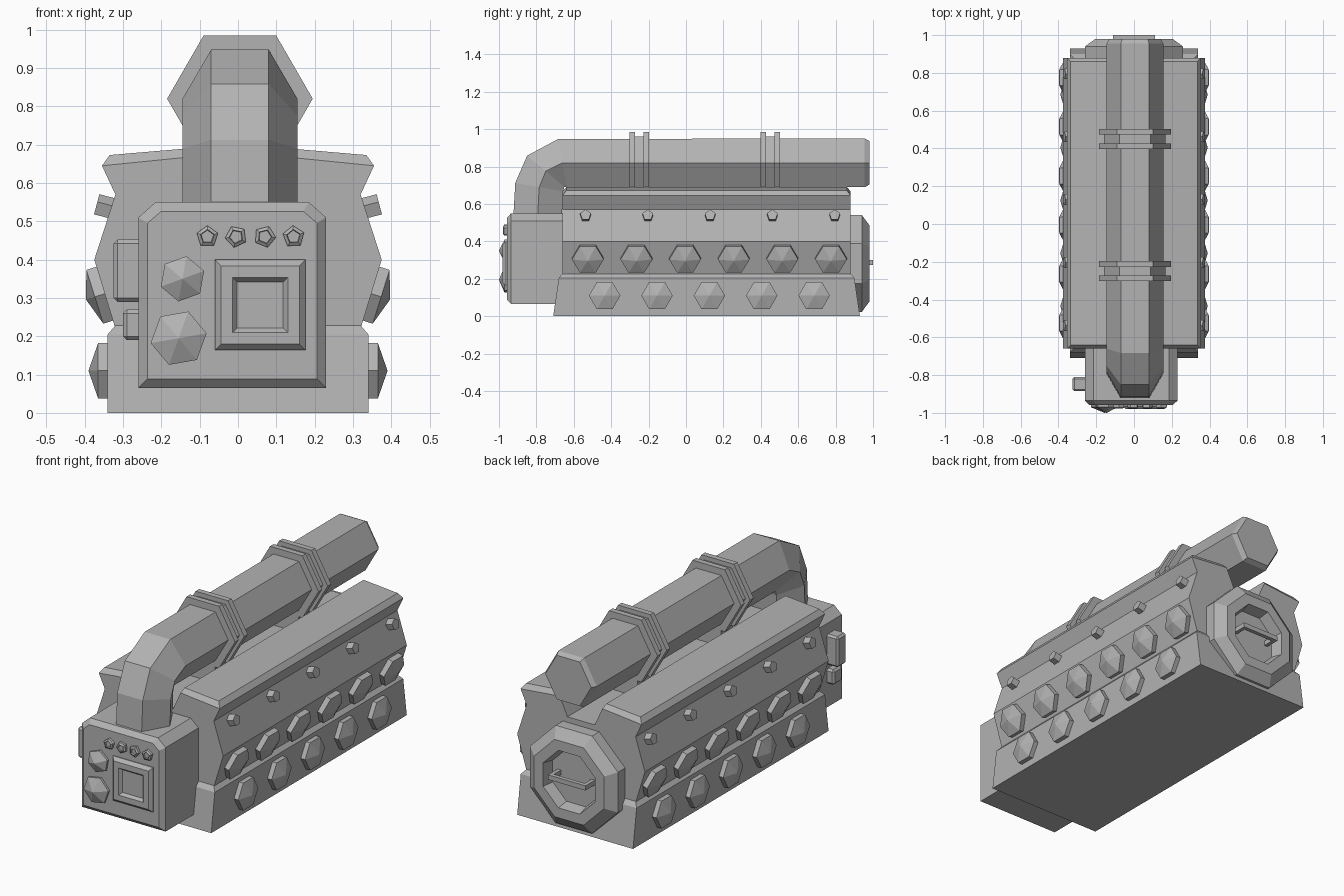
import bpy, bmesh
from math import cos, sin, pi, radians
from mathutils import Vector

cube = bpy.data.objects.get("Cube")
if cube:
    bpy.data.objects.remove(cube, do_unlink=True)

GREY = (0.45, 0.45, 0.45, 1)
metal = bpy.data.materials.new("plain grey metal")
metal.use_nodes = True
metal.diffuse_color = GREY
metal.node_tree.nodes["Principled BSDF"].inputs["Base Color"].default_value = GREY


def loft(name, rings, mirror=False):
    """Bridge rings of equal point count, closing both ends."""
    bm = bmesh.new()
    loops = [[bm.verts.new(p) for p in ring] for ring in rings]
    n = len(loops[0])
    for a, b in zip(loops, loops[1:]):
        for i in range(n):
            j = (i + 1) % n
            bm.faces.new((a[i], a[j], b[j], b[i]))
    bm.faces.new(loops[0][::-1])
    bm.faces.new(loops[-1])
    bmesh.ops.recalc_face_normals(bm, faces=bm.faces)
    mesh = bpy.data.meshes.new(name)
    bm.to_mesh(mesh)
    bm.free()
    mesh.materials.append(metal)
    obj = bpy.data.objects.new(name, mesh)
    bpy.context.collection.objects.link(obj)
    if mirror:
        obj.modifiers.new("other side", 'MIRROR')
    return obj


def ngon(centre, u, v, radius, sides, turn=0):
    return [Vector(centre) + radius * (cos(a) * u + sin(a) * v)
            for a in (2 * pi * i / sides + radians(turn) for i in range(sides))]


def turned(name, centre, axis, up, profile, sides, turn=0, mirror=False):
    """Faceted solid from (radius, height) steps along an axis."""
    axis = Vector(axis).normalized()
    v = (Vector(up) - Vector(up).dot(axis) * axis).normalized()
    u = v.cross(axis)
    return loft(name, [ngon(Vector(centre) + axis * h, u, v, r, sides, turn)
                       for r, h in profile], mirror)


def box(name, x0, x1, y0, y1, z0, z1, bevel=0.0):
    obj = loft(name, [[(x0, y0, z), (x1, y0, z), (x1, y1, z), (x0, y1, z)]
                      for z in (z0, z1)])
    if bevel:
        mod = obj.modifiers.new("chamfer", 'BEVEL')
        mod.width, mod.segments = bevel, 1
    return obj


X, Y, Z = Vector((1, 0, 0)), Vector((0, 1, 0)), Vector((0, 0, 1))

# Tapered base block
loft("base_block", [[(-x, y0, z), (x, y0, z), (x, y1, z), (-x, y1, z)]
                    for x, y0, y1, z in ((0.34, -0.71, 0.93, 0), (0.34, -0.68, 0.9, 0.205),
                                         (0.32, -0.66, 0.88, 0.228))])

# Main block with waisted sides and a central valley
half = [(0.32, 0.22), (0.375, 0.4), (0.32, 0.57), (0.355, 0.645),
        (0.125, 0.668), (0.08, 0.57)]
outline = half + [(-x, z) for x, z in reversed(half)]
loft("engine_block", [[(x, y, z) for x, z in outline] for y in (-0.66, 0.88)])

# Chamfered lid on each bank
loft("bank_lid", [
    [(0.355, -0.66, 0.645), (0.355, 0.88, 0.645), (0.125, 0.88, 0.668), (0.125, -0.66, 0.668)],
    [(0.335, -0.64, 0.673), (0.335, 0.86, 0.673), (0.135, 0.86, 0.69), (0.135, -0.64, 0.69)],
], mirror=True)

# Rows of domed hexagonal studs and small pentagonal bolts on both sides
for i in range(5):
    turned("lower_stud", (0.335, -0.435 + 0.28 * i, 0.11), X, Z,
           [(0.084, 0), (0.084, 0.03), (0.001, 0.055)], 6, mirror=True)
for i in range(6):
    turned("upper_stud", (0.345, -0.525 + 0.26 * i, 0.312), (0.175, 0, -0.055), Z,
           [(0.085, 0), (0.085, 0.03), (0.001, 0.054)], 6, mirror=True)
for i in range(5):
    turned("side_bolt", (0.325, -0.537 + 0.333 * i, 0.53), (0.17, 0, 0.045), Z,
           [(0.03, 0), (0.03, 0.046)], 5, 90, mirror=True)

# Hexagonal pipe with an elbow down into the front housing
CX, CZ, R = 0.005, 0.82, 0.15
path = [(-0.795, 0.5, 90), (-0.785, 0.69, 80), (-0.75, 0.775, 50),
        (-0.66, CZ, 10), (0.955, CZ, 0), (0.98, CZ, 0)]
rings = []
for i, (y, z, tilt) in enumerate(path):
    t = radians(tilt)
    side = Vector((0, -sin(t), cos(t)))
    rings.append(ngon((CX, y, z), X, side, 0.135 if i == 5 else R, 6))
loft("exhaust_pipe", rings)

# Pipe clamps: two flanges, a band and a foot
for y in (-0.25, 0.45):
    for offset in (-0.053, 0.023):
        turned("clamp_flange", (CX, y + offset, CZ), Y, Z, [(0.19, 0), (0.19, 0.03)], 6)
    turned("clamp_band", (CX, y - 0.045, CZ), Y, Z, [(0.163, 0), (0.163, 0.09)], 6)
    box("clamp_foot", -0.065, 0.075, y - 0.05, y + 0.05, 0.56, 0.7)


# Front control housing with clipped top corners and chamfered face
def housing_ring(y, d):
    pts = [(-0.26 + d, 0.065 + d), (0.23 - d, 0.065 + d), (0.23 - d, 0.51 - d * 0.6),
           (0.185 - d * 0.6, 0.55 - d), (-0.215 + d * 0.6, 0.55 - d), (-0.26 + d, 0.51 - d * 0.6)]
    return [(x, y, z) for x, z in pts]


loft("control_housing", [housing_ring(-0.65, 0), housing_ring(-0.935, 0),
                         housing_ring(-0.958, 0.024)])


# Framed display with a recessed centre
def square(y, h):
    return [(0.058 + sx * h, y, 0.282 + sz * h)
            for sx, sz in ((-1, -1), (1, -1), (1, 1), (-1, 1))]


loft("display_frame", [square(-0.95, 0.118), square(-0.963, 0.118), square(-0.98, 0.102),
                       square(-0.98, 0.072), square(-0.965, 0.06)])

# Dials and buttons on the front
for x, z, r, turn in ((-0.145, 0.35, 0.06, 20), (-0.155, 0.195, 0.074, 10)):
    turned("dial", (x, -0.95, z), -Y, Z, [(r, 0), (r, 0.02), (0.001, 0.05)], 6, turn)
for i in range(4):
    turned("button", (-0.08 + 0.075 * i, -0.95, 0.46), -Y, Z,
           [(0.029, 0), (0.029, 0.022), (0.019, 0.028), (0.017, 0.02)], 5, 90 + 25 * i)

# Side modules on the housing
box("upper_side_module", -0.325, -0.25, -0.885, -0.81, 0.29, 0.452, 0.01)
box("lower_side_module", -0.3, -0.25, -0.885, -0.81, 0.19, 0.27, 0.01)

# Octagonal rear cover with a recessed dish
turned("rear_cover", (0, 0.87, 0.282), Y, Z,
       [(0.28, 0), (0.28, 0.07), (0.222, 0.11), (0.165, 0.11), (0.15, 0.05)], 8, 22.5)

# Grab handle in the dish
box("handle_bar", -0.11, 0.11, 0.978, 1.0, 0.275, 0.3)
for x in (-0.11, 0.09):
    box("handle_post", x, x + 0.02, 0.91, 0.98, 0.275, 0.3)
